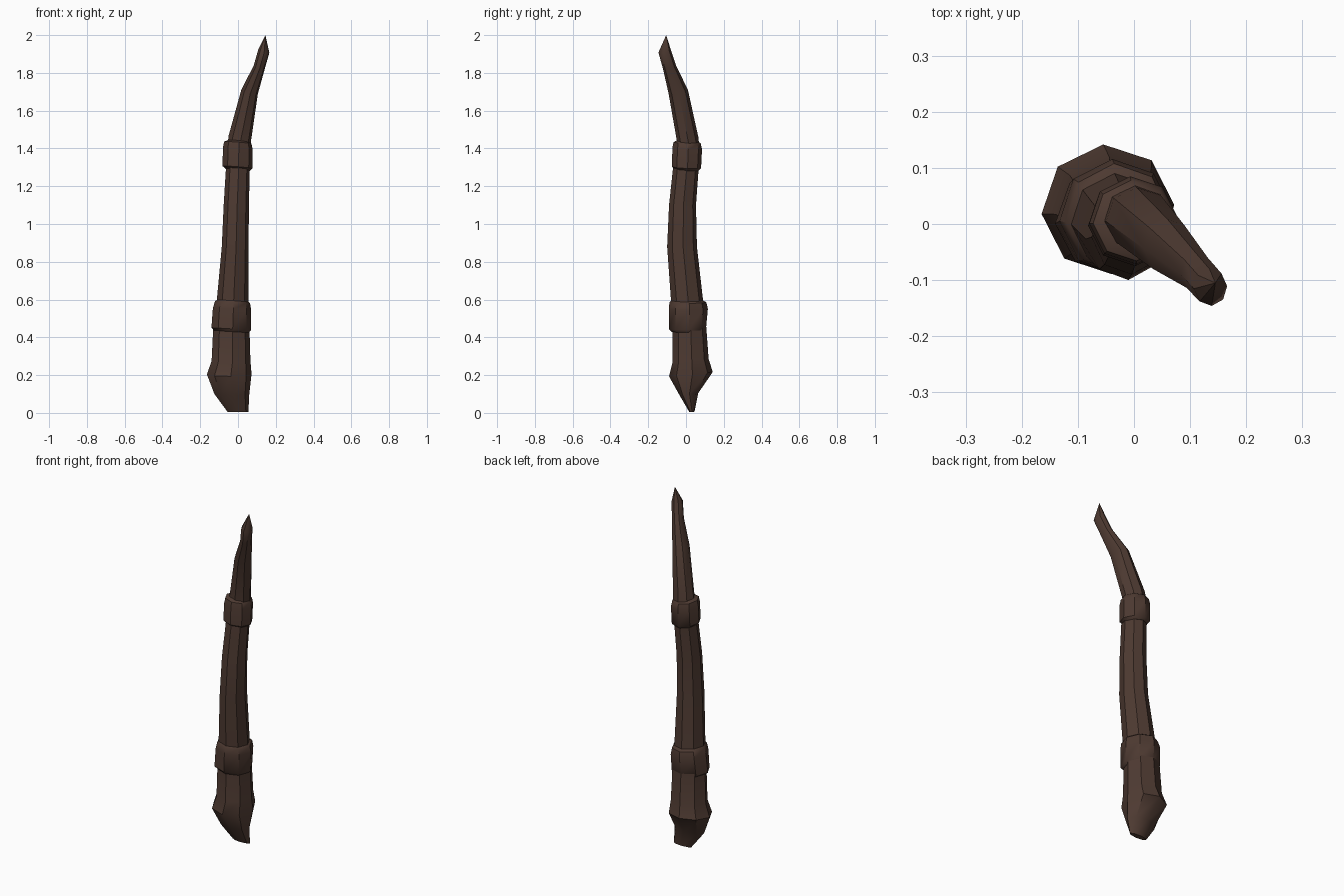
import bpy
import bmesh
import math

cube = bpy.data.objects.get("Cube")
if cube:
    bpy.data.objects.remove(cube, do_unlink=True)

SIDES = 8
PHASE = math.radians(4)

wood = bpy.data.materials.new("dark brown wood")
wood.use_nodes = True
brown = (0.075, 0.042, 0.031, 1)
wood.diffuse_color = brown
shader = wood.node_tree.nodes["Principled BSDF"]
shader.inputs["Base Color"].default_value = brown
shader.inputs["Roughness"].default_value = 0.8


def loft(name, rings, tip=None, tilt=(0, 0), capped=True):
    """Skin eight-sided rings given as (z, x min, x max, y min, y max)."""
    bm = bmesh.new()
    loops = []
    for z, x0, x1, y0, y1 in rings:
        loop = []
        for i in range(SIDES):
            a = PHASE + math.tau * i / SIDES
            dx, dy = math.cos(a) * (x1 - x0) / 2, math.sin(a) * (y1 - y0) / 2
            loop.append(bm.verts.new(((x0 + x1) / 2 + dx, (y0 + y1) / 2 + dy,
                                      z + tilt[0] * dx + tilt[1] * dy)))
        loops.append(loop)
    for low, high in zip(loops, loops[1:]):
        for i in range(SIDES):
            j = (i + 1) % SIDES
            bm.faces.new((low[i], low[j], high[j], high[i]))
    if capped:
        bm.faces.new(loops[0][::-1])
    if tip:
        apex = bm.verts.new(tip)
        for i in range(SIDES):
            bm.faces.new((loops[-1][i], loops[-1][(i + 1) % SIDES], apex))
    elif capped:
        bm.faces.new(loops[-1])
    bmesh.ops.recalc_face_normals(bm, faces=bm.faces)
    mesh = bpy.data.meshes.new(name)
    bm.to_mesh(mesh)
    bm.free()
    mesh.materials.append(wood)
    obj = bpy.data.objects.new(name, mesh)
    bpy.context.collection.objects.link(obj)
    bpy.ops.object.select_all(action="DESELECT")
    obj.select_set(True)
    bpy.context.view_layer.objects.active = obj
    bpy.ops.object.shade_smooth_by_angle(angle=math.radians(40))
    return obj


# Swollen butt with a chiselled wedge end
loft("butt", [
    (0.005, -0.055, 0.055, 0.018, 0.045),
    (0.10, -0.125, 0.06, -0.035, 0.065),
    (0.205, -0.165, 0.072, -0.09, 0.142),
    (0.275, -0.14, 0.066, -0.072, 0.12),
    (0.48, -0.13, 0.06, -0.07, 0.105),
], tilt=(0, 0.1))

# Slightly crooked shaft
loft("shaft", [
    (0.48, -0.12, 0.056, -0.08, 0.10),
    (0.60, -0.112, 0.055, -0.08, 0.09),
    (0.88, -0.086, 0.056, -0.10, 0.058),
    (1.10, -0.076, 0.058, -0.09, 0.053),
    (1.36, -0.06, 0.064, -0.062, 0.072),
])

# Curved branch ending in a splintered point
loft("curved_tip", [
    (1.36, -0.06, 0.062, -0.055, 0.075),
    (1.45, -0.05, 0.068, -0.048, 0.065),
    (1.70, 0.018, 0.105, -0.092, 0.010),
    (1.83, 0.083, 0.142, -0.122, -0.052),
    (1.915, 0.107, 0.166, -0.146, -0.08),
], tip=(0.145, -0.105, 2.0), tilt=(-0.3, 0.2))

# Rounded bands wrapped around the wood
loft("lower_band", [
    (0.43, -0.125, 0.058, -0.078, 0.095),
    (0.445, -0.141, 0.070, -0.091, 0.106),
    (0.55, -0.133, 0.070, -0.091, 0.116),
    (0.585, -0.122, 0.064, -0.088, 0.108),
    (0.597, -0.108, 0.050, -0.078, 0.088),
], tilt=(-0.06, 0))

loft("upper_band", [
    (1.285, -0.064, 0.060, -0.060, 0.068),
    (1.30, -0.082, 0.076, -0.075, 0.080),
    (1.40, -0.080, 0.078, -0.072, 0.085),
    (1.43, -0.073, 0.072, -0.066, 0.078),
    (1.44, -0.053, 0.060, -0.050, 0.062),
], tilt=(-0.08, -0.05))
